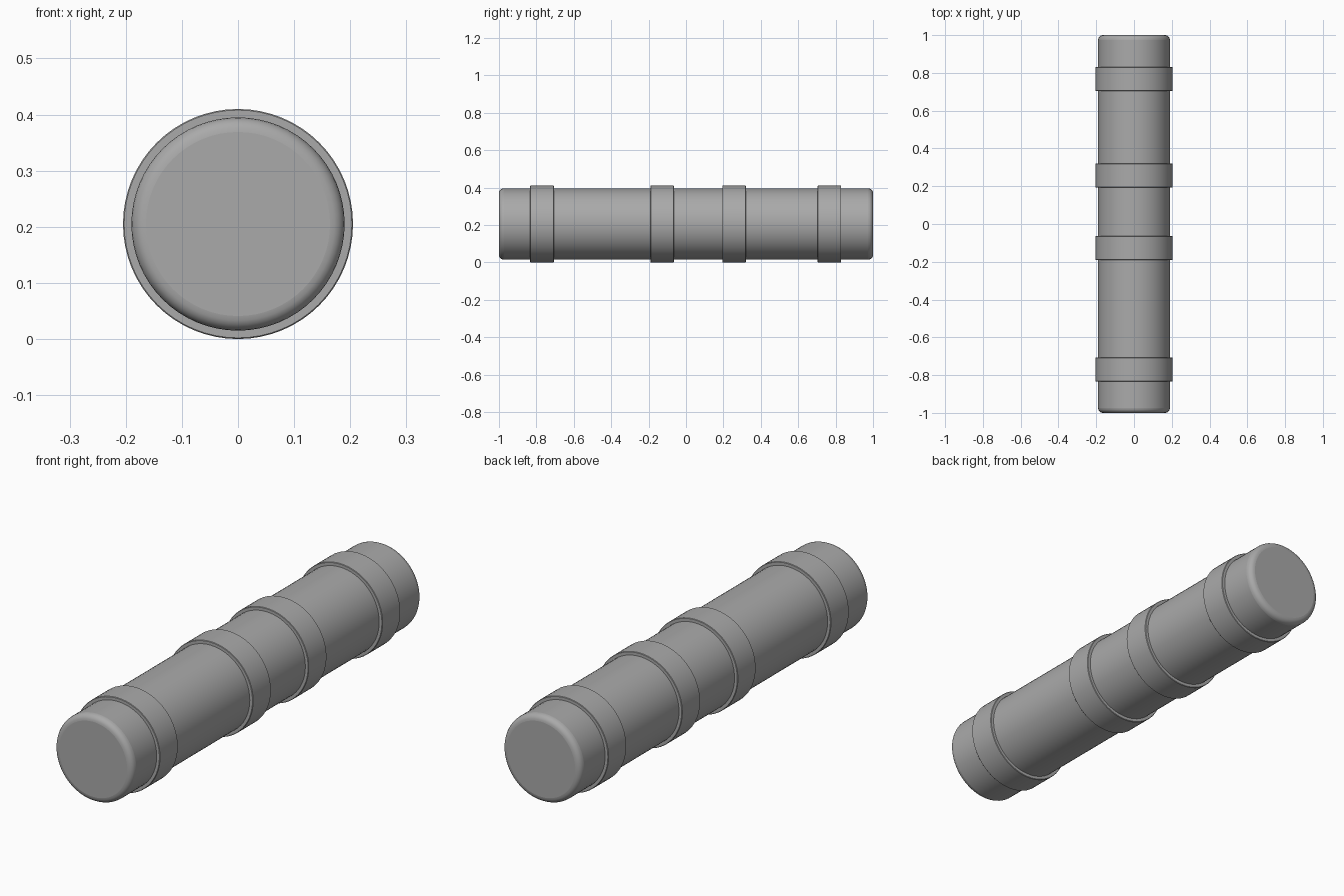
import bpy
import math

cube = bpy.data.objects.get("Cube")
if cube:
    bpy.data.objects.remove(cube, do_unlink=True)

AXIS_Z = 0.205
SIDES = 64

grey = bpy.data.materials.new("plain grey")
grey.use_nodes = True
colour = (0.4, 0.4, 0.4, 1)
grey.diffuse_color = colour
grey.node_tree.nodes["Principled BSDF"].inputs["Base Color"].default_value = colour


def cylinder(name, radius, y_min, y_max, bevel, segments):
    """Closed cylinder along y with rounded rims."""
    bpy.ops.mesh.primitive_cylinder_add(
        vertices=SIDES, radius=radius, depth=y_max - y_min,
        location=(0, (y_min + y_max) / 2, AXIS_Z),
        rotation=(math.pi / 2, 0, 0))
    obj = bpy.context.object
    obj.name = name
    obj.data.materials.append(grey)
    mod = obj.modifiers.new("rounded rims", "BEVEL")
    mod.width = bevel
    mod.segments = segments
    mod.limit_method = "ANGLE"
    mod.angle_limit = math.radians(40)
    bpy.ops.object.shade_smooth_by_angle(angle=math.radians(40))
    return obj


# Main rod with softly rounded ends
cylinder("rod", 0.19, -1, 1, 0.026, 5)

# Four raised bands around the rod
bands = {
    "front_end_band": -0.77,
    "front_middle_band": -0.127,
    "back_middle_band": 0.257,
    "back_end_band": 0.767,
}
for name, y in bands.items():
    cylinder(name, 0.205, y - 0.063, y + 0.063, 0.002, 1)
